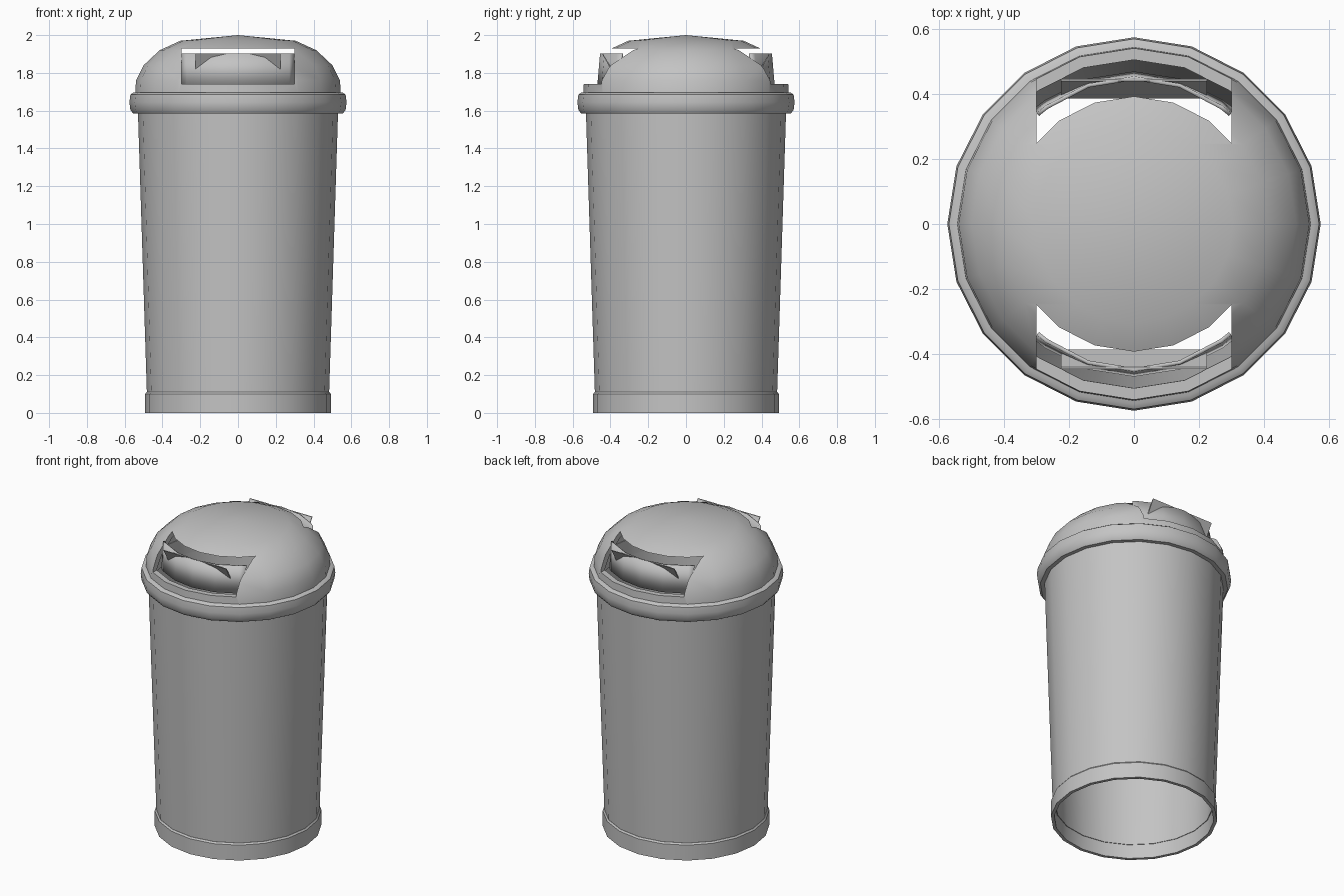
import bpy, bmesh, math

if "Cube" in bpy.data.objects:
    bpy.data.objects.remove(bpy.data.objects["Cube"])

SIDES = 20
grey = bpy.data.materials.new("grey_plastic")
grey.diffuse_color = (0.55, 0.55, 0.55, 1)
grey.use_nodes = True
grey.node_tree.nodes["Principled BSDF"].inputs["Base Color"].default_value = grey.diffuse_color


def finish(name, bm, smooth=True):
    bmesh.ops.remove_doubles(bm, verts=bm.verts, dist=1e-5)
    bmesh.ops.recalc_face_normals(bm, faces=bm.faces)
    me = bpy.data.meshes.new(name)
    bm.to_mesh(me)
    bm.free()
    me.materials.append(grey)
    ob = bpy.data.objects.new(name, me)
    bpy.context.collection.objects.link(ob)
    if smooth:
        shade(ob)
    return ob


def shade(ob):
    bpy.ops.object.select_all(action='DESELECT')
    ob.select_set(True)
    bpy.context.view_layer.objects.active = ob
    bpy.ops.object.shade_smooth_by_angle(angle=math.radians(35))


def lathe(name, profile, smooth=True):
    """Revolve a closed (radius, height) outline around z."""
    bm = bmesh.new()
    rings = []
    for i in range(SIDES):
        a = 2 * math.pi * i / SIDES
        rings.append([bm.verts.new((r * math.cos(a), r * math.sin(a), z)) for r, z in profile])
    n = len(profile)
    for i in range(SIDES):
        p, q = rings[i], rings[(i + 1) % SIDES]
        for j in range(n):
            k = (j + 1) % n
            if profile[j][0] == 0 and profile[k][0] == 0:
                continue
            if profile[j][0] == 0:
                bm.faces.new((p[j], q[k], p[k]))
            elif profile[k][0] == 0:
                bm.faces.new((p[j], q[j], p[k]))
            else:
                bm.faces.new((p[j], q[j], q[k], p[k]))
    return finish(name, bm, smooth)


# Open tapered body, base band and collar
lathe("body", [(0.482, 0.09), (0.53, 1.60), (0.51, 1.60), (0.465, 0.09)])
lathe("base_band", [(0.492, 0), (0.492, 0.1), (0.484, 0.11), (0.468, 0.11), (0.472, 0)])
lathe("collar", [(0.525, 1.585), (0.555, 1.585), (0.57, 1.605), (0.575, 1.645), (0.57, 1.685),
                 (0.555, 1.695), (0.505, 1.695), (0.505, 1.585)])

# Domed lid shell
lid = lathe("lid", [(0.545, 1.68), (0.54, 1.76), (0.50, 1.84), (0.415, 1.92), (0.305, 1.97), (0, 2.0),
                    (0, 1.97), (0.295, 1.94), (0.395, 1.89), (0.47, 1.82), (0.505, 1.75), (0.51, 1.68)], False)

# Box cutter makes the front and back openings
bm = bmesh.new()
bmesh.ops.create_cube(bm, size=1)
for v in bm.verts:
    v.co = (v.co.x * 0.6, v.co.y * 2, 1.835 + v.co.z * 0.19)
cutter = finish("opening_cutter", bm, False)
cut = lid.modifiers.new("openings", 'BOOLEAN')
cut.object = cutter
cut.operation = 'DIFFERENCE'
cut.solver = 'EXACT'
bpy.context.view_layer.objects.active = lid
bpy.ops.object.modifier_apply(modifier=cut.name)
bpy.data.objects.remove(cutter)
shade(lid)

for side, s in (("front", -1), ("back", 1)):
    # Curved flap set behind the opening
    bm = bmesh.new()
    cols = []
    for x in (-0.3, -0.272, -0.143, 0, 0.143, 0.272, 0.3):
        cols.append([bm.verts.new((x, s * math.sqrt(r * r - x * x), z))
                     for r, z in ((0.47, 1.73), (0.455, 1.903))])
    for a, b in zip(cols, cols[1:]):
        bm.faces.new((a[0], b[0], b[1], a[1]) if s < 0 else (a[0], a[1], b[1], b[0]))
    me = bpy.data.meshes.new(side + "_flap")
    bm.to_mesh(me)
    bm.free()
    me.materials.append(grey)
    flap = bpy.data.objects.new(side + "_flap", me)
    bpy.context.collection.objects.link(flap)
    shade(flap)
    solid = flap.modifiers.new("thickness", 'SOLIDIFY')
    solid.thickness = 0.012
    solid.offset = -1

    # Flat tilted grip poking out of the flap corners
    bm = bmesh.new()
    outline = [(0.392, 1.81), (0.446, 1.903), (0.440, 1.903), (0.386, 1.81)]
    ends = [[bm.verts.new((x, s * y, z)) for y, z in outline] for x in (-0.225, 0.225)]
    for j in range(4):
        k = (j + 1) % 4
        bm.faces.new((ends[0][j], ends[1][j], ends[1][k], ends[0][k]))
    for e in ends:
        bm.faces.new(e)
    finish(side + "_grip", bm, False)
